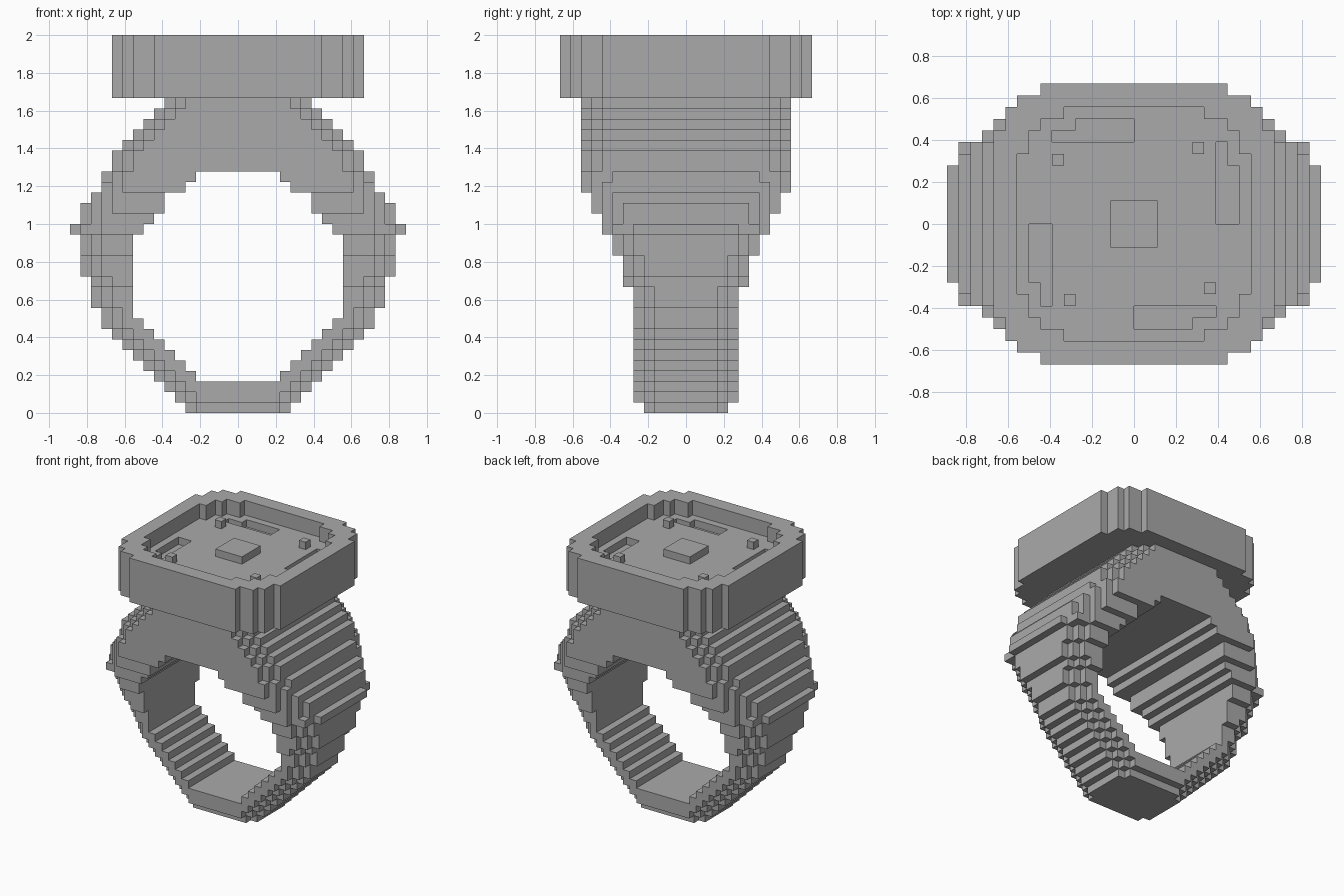
import bpy, bmesh
from mathutils import Vector

if "Cube" in bpy.data.objects:
    bpy.data.objects.remove(bpy.data.objects["Cube"], do_unlink=True)

U = 1 / 18  # size of one block

grey = bpy.data.materials.new("plain_grey")
grey.use_nodes = True
COLOUR = (0.4, 0.4, 0.4, 1)
grey.diffuse_color = COLOUR
grey.node_tree.nodes["Principled BSDF"].inputs["Base Color"].default_value = COLOUR


def block_object(name, cells):
    """Skin a set of unit blocks, then merge the coplanar faces."""
    bm = bmesh.new()
    for cell in cells:
        for axis in range(3):
            for side in (0, 1):
                near = list(cell)
                near[axis] += 2 * side - 1
                if tuple(near) in cells:
                    continue
                ring = []
                for a, b in ((0, 0), (1, 0), (1, 1), (0, 1)):
                    p = Vector(cell)
                    p[axis] += side
                    p[(axis + 1) % 3] += a
                    p[(axis + 2) % 3] += b
                    ring.append(bm.verts.new(p * U))
                bm.faces.new(ring if side else ring[::-1])
    bmesh.ops.remove_doubles(bm, verts=bm.verts, dist=U / 100)
    bmesh.ops.dissolve_limit(bm, angle_limit=0.01, verts=bm.verts, edges=bm.edges)
    mesh = bpy.data.meshes.new(name)
    bm.to_mesh(mesh)
    bm.free()
    mesh.materials.append(grey)
    obj = bpy.data.objects.new(name, mesh)
    bpy.context.collection.objects.link(obj)
    return obj


def span(runs):
    """Expand (value, count) runs into one list."""
    return [value for value, count in runs for _ in range(count)]


def away(i):
    """Block distance from the middle, the same on both sides."""
    return i if i >= 0 else -1 - i


# Band: half widths of outline, finger hole and depth for each layer
outer = list(range(5, 13)) + span([(13, 2), (14, 3), (15, 4), (16, 1), (15, 2), (14, 1),
                                   (13, 2), (12, 2)]) + list(range(11, 6, -1))
hole = [0] * 3 + list(range(4, 10)) + span([(10, 8)]) + [9, 8, 7, 7, 5, 4] + [0] * 7
depth = span([(5, 12), (6, 3), (7, 2), (8, 2), (9, 2), (10, 9)])
outer[17] = 16
outer[18] = 15
ledges = (17, 19, 22)
shoulder = {12: 8, 13: 7, 14: 7}

band = set()
for k in range(30):
    for x in range(-outer[k], outer[k]):
        ax = away(x)
        if ax < hole[k]:
            continue
        inset = outer[k] - 1 - ax
        bevel = max(0, 2 - inset)
        if inset == 0 and k in ledges:
            bevel = 3
        w = min(depth[k] - bevel, shoulder.get(ax, 10))
        if k == 0:
            w = min(w, 4)
        band.update((x, y, k) for y in range(-w, w))
block_object("band", band)


# Head: stepped square plate with a stepped recess
head_steps = span([(12, 8), (11, 2), (10, 1), (8, 1)])
recess_steps = span([(10, 6), (9, 2), (8, 1), (6, 1)]) + [0, 0]


def plate(steps, z0, z1):
    return {(x, y, z) for z in range(z0, z1) for x in range(-12, 12) for y in range(-12, 12)
            if away(x) < steps[away(y)]}


def four_turns(cells):
    """Repeat blocks at every quarter turn."""
    out = set()
    for _ in range(4):
        out |= cells
        cells = {(y, -1 - x, z) for x, y, z in cells}
    return out


slot = {(x, y, 33) for x in range(-7, 0) for y in (7, 8) if not (x < -5 and y == 8)}
head = plate(head_steps, 30, 36) - plate(recess_steps, 34, 36) - four_turns(slot)
block_object("head", head)

# Raised details on the recess floor
block_object("center_plate", {(x, y, 34) for x in range(-2, 2) for y in range(-2, 2)})
block_object("corner_studs", four_turns({(-7, 5, 34)}))
